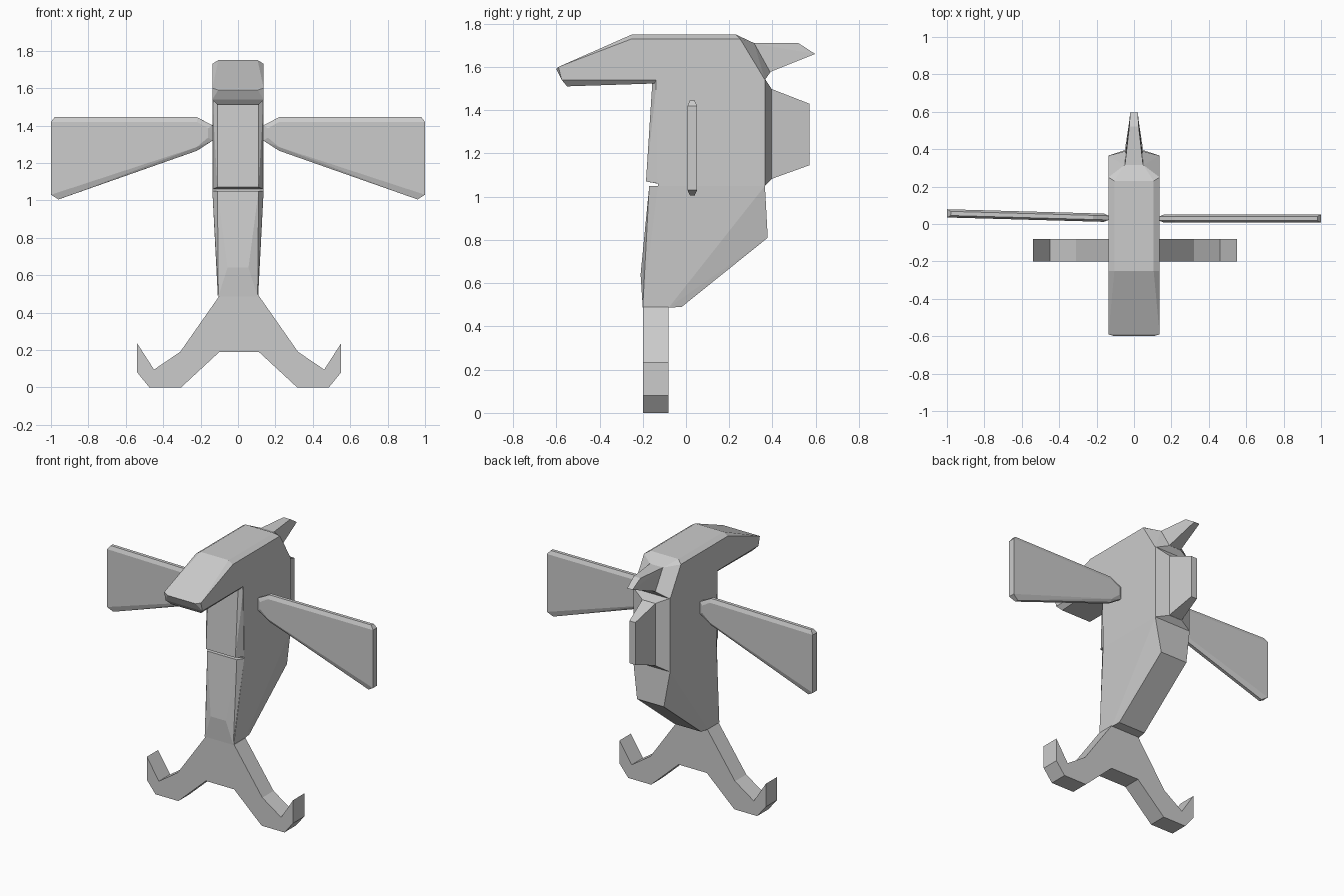
import bpy, bmesh, math
from mathutils import Matrix

if "Cube" in bpy.data.objects:
    bpy.data.objects.remove(bpy.data.objects["Cube"])

grey = bpy.data.materials.new("plain_grey")
grey.diffuse_color = (0.6, 0.6, 0.6, 1)
grey.use_nodes = True
grey.node_tree.nodes["Principled BSDF"].inputs["Base Color"].default_value = grey.diffuse_color


def finish(name, bm):
    bmesh.ops.recalc_face_normals(bm, faces=bm.faces)
    mesh = bpy.data.meshes.new(name)
    bm.to_mesh(mesh)
    bm.free()
    mesh.materials.append(grey)
    obj = bpy.data.objects.new(name, mesh)
    bpy.context.collection.objects.link(obj)
    return obj


def solid(name, points, mirror=True):
    """Faceted convex block; points are mirrored across x."""
    bm = bmesh.new()
    for x, y, z in points:
        bm.verts.new((x, y, z))
        if mirror:
            bm.verts.new((-x, y, z))
    bmesh.ops.convex_hull(bm, input=bm.verts[:])
    bmesh.ops.delete(bm, geom=[v for v in bm.verts if not v.link_faces], context='VERTS')
    bmesh.ops.dissolve_limit(bm, angle_limit=math.radians(1),
                             verts=bm.verts[:], edges=bm.edges[:])
    return finish(name, bm)


W = 0.137  # half width of the body

# Head with beak-like front and chamfered edges
solid("head", [
    (W, -0.59, 1.60), (W, -0.25, 1.73), (W, 0.25, 1.73),
    (0.105, -0.60, 1.59), (0.105, -0.25, 1.75), (0.105, 0.23, 1.75),
    (W, -0.575, 1.54), (W, -0.13, 1.55), (0.11, -0.55, 1.51), (0.11, -0.13, 1.535),
    (W, 0.365, 1.54), (0.05, 0.315, 1.71), (0.045, 0.39, 1.575)])

# Horn at the back of the head
solid("horn", [
    (0.05, 0.30, 1.71), (0.045, 0.385, 1.575),
    (0.025, 0.52, 1.71), (0.02, 0.597, 1.66)])

# Upper body with a slanted back plate
solid("upper_body", [
    (W, -0.14, 1.545), (W, -0.13, 1.05), (W, 0.365, 1.545), (W, 0.365, 1.05),
    (0.05, 0.395, 1.50), (0.05, 0.395, 1.08)])

# Back fin
solid("back_fin", [
    (0.05, 0.39, 1.50), (0.05, 0.39, 1.08),
    (0.022, 0.57, 1.43), (0.022, 0.57, 1.145)])

# Raised chest panel
solid("chest_panel", [
    (W, -0.135, 1.54), (W, -0.125, 1.06), (0.11, -0.155, 1.54),
    (0.11, -0.185, 1.07), (0.11, -0.13, 1.06)])

# Lower body, tapering down to the legs
solid("lower_body", [
    (W, -0.13, 1.05), (W, 0.365, 1.05), (0.10, 0.378, 0.81),
    (0.10, -0.02, 0.49), (0.108, -0.08, 0.487), (0.108, -0.20, 0.487)])

# Belly plate
solid("belly_plate", [
    (W, -0.13, 1.05), (0.11, -0.17, 1.05), (0.056, -0.21, 0.64),
    (0.105, -0.20, 0.487), (0.10, -0.15, 0.487)])

# Forked legs with hooked feet, one extruded outline
half = [(0.105, 0.49), (0.315, 0.19), (0.455, 0.095), (0.545, 0.235),
        (0.545, 0.08), (0.48, 0), (0.31, 0), (0.105, 0.19)]
outline = half + [(-x, z) for x, z in reversed(half)]
bm = bmesh.new()
face = bm.faces.new([bm.verts.new((x + 0.006, -0.20, z)) for x, z in outline])
ext = bmesh.ops.extrude_face_region(bm, geom=[face])
bmesh.ops.translate(bm, vec=(0, 0.12, 0),
                    verts=[g for g in ext["geom"] if isinstance(g, bmesh.types.BMVert)])
finish("legs", bm)

# Wings with chamfered rims
rim = [(0.135, 1.40), (0.22, 1.445), (0.98, 1.445), (0.96, 1.005),
       (0.22, 1.265), (0.135, 1.32)]
flat = [(0.16, 1.385), (0.22, 1.42), (1.0, 1.42), (1.0, 1.03),
        (0.22, 1.285), (0.16, 1.335)]
for side, name in ((1, "right_wing"), (-1, "left_wing")):
    pts = []
    for s in (-1, 1):
        pts += [(side * x, s * 0.011, z) for x, z in rim]
        pts += [(side * x, s * 0.022, z) for x, z in flat]
    wing = solid(name, pts, mirror=False)
    tilt = Matrix.Rotation(math.radians(-1.6 if side < 0 else 0), 4, 'Z')
    wing.data.transform(Matrix.Translation((0, 0.029, 0)) @ tilt)
